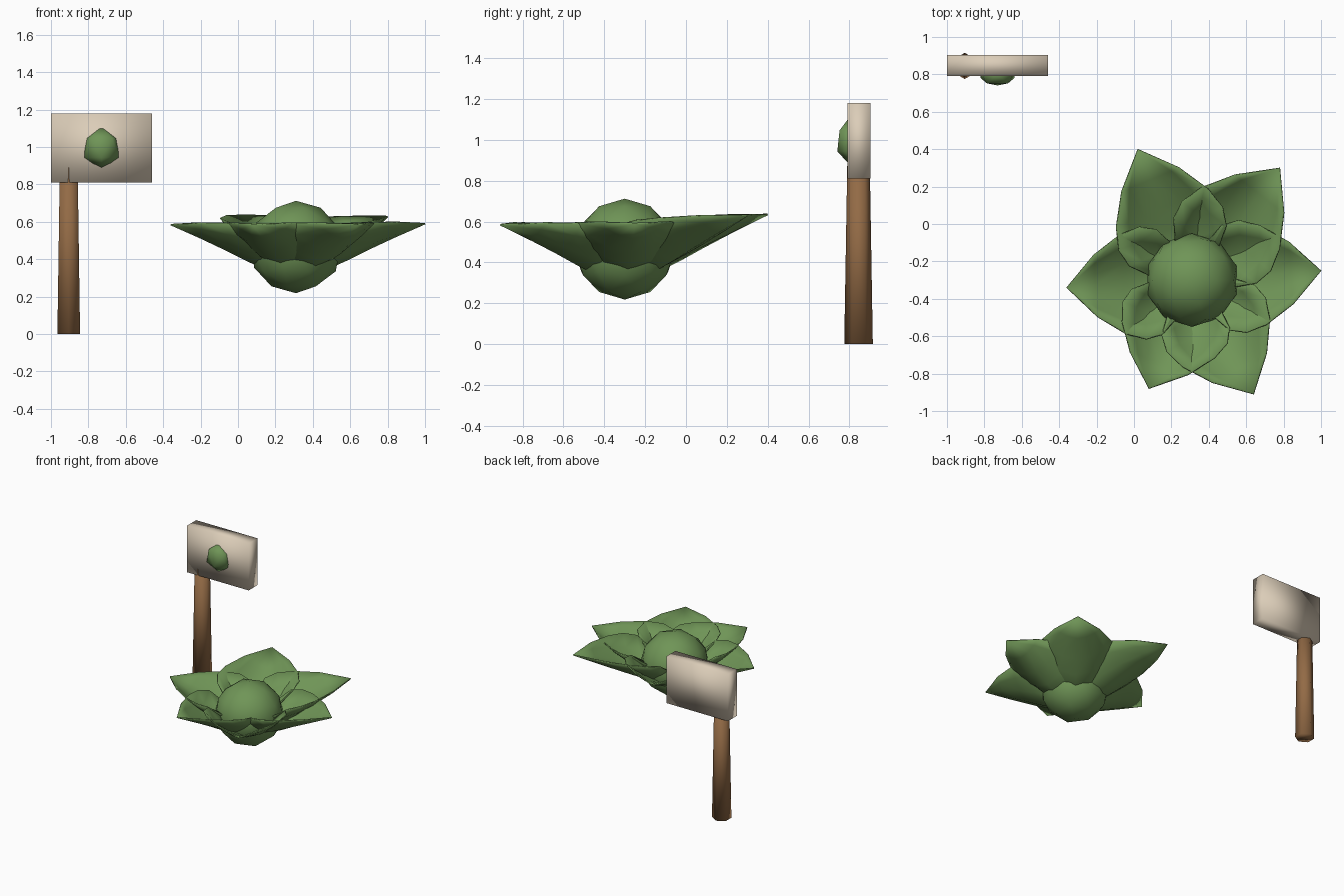
import bpy, bmesh, math
from mathutils import Matrix, Vector

if "Cube" in bpy.data.objects:
    bpy.data.objects.remove(bpy.data.objects["Cube"])


def material(name, rgb):
    m = bpy.data.materials.new(name)
    m.diffuse_color = (*rgb, 1)
    m.use_nodes = True
    m.node_tree.nodes["Principled BSDF"].inputs["Base Color"].default_value = m.diffuse_color
    return m


GREEN = material("leaf green", (0.16, 0.30, 0.095))
BROWN = material("post brown", (0.29, 0.145, 0.06))
BEIGE = material("board beige", (0.71, 0.61, 0.48))


def finish(bm, name, mat):
    bmesh.ops.recalc_face_normals(bm, faces=bm.faces)
    for f in bm.faces:
        f.smooth = True
    me = bpy.data.meshes.new(name)
    bm.to_mesh(me)
    bm.free()
    me.materials.append(mat)
    ob = bpy.data.objects.new(name, me)
    bpy.context.collection.objects.link(ob)
    return ob


def ball(name, center, size, subdiv, turn=0):
    bm = bmesh.new()
    bmesh.ops.create_icosphere(bm, subdivisions=subdiv, radius=1)
    bm.transform(Matrix.Translation(center) @ Matrix.Diagonal((*size, 1))
                 @ Matrix.Rotation(turn, 4, 'Z'))
    return finish(bm, name, GREEN)


# Cabbage heart
CX, CY = 0.31, -0.30
ball("cabbage_heart", (CX, CY, 0.465), (0.25, 0.25, 0.247), 2)

# Cupped leaf stations: distance out, half width, middle height, edge height
STATIONS = [(0.10, 0.20, 0.35, 0.50),
            (0.18, 0.28, 0.355, 0.575),
            (0.27, 0.30, 0.395, 0.59),
            (0.38, 0.265, 0.45, 0.595),
            (0.53, 0.165, 0.52, 0.598)]
ACROSS = (-1, -0.75, -0.4, 0, 0.4, 0.75, 1)


def leaf(name, tip):
    d = Vector((tip[0] - CX, tip[1] - CY))
    stretch, angle = d.length / 0.69, math.atan2(d.y, d.x)
    lift = tip[2] - 0.59
    bm = bmesh.new()
    rows = []
    for r, w, zc, ze in STATIONS:
        rows.append([bm.verts.new((r * stretch, t * w,
                                   zc + (ze - zc) * abs(t) ** 1.8 + lift * r / 0.69))
                     for t in ACROSS])
    end = bm.verts.new((d.length, 0, tip[2]))
    for a, b in zip(rows, rows[1:]):
        for i in range(len(ACROSS) - 1):
            bm.faces.new((a[i], b[i], b[i + 1], a[i + 1]))
    for i in range(len(ACROSS) - 1):
        bm.faces.new((rows[-1][i], end, rows[-1][i + 1]))
    bm.transform(Matrix.Translation((CX, CY, 0)) @ Matrix.Rotation(angle, 4, 'Z'))
    ob = finish(bm, name, GREEN)
    s = ob.modifiers.new("thickness", 'SOLIDIFY')
    s.thickness, s.offset = 0.008, 0


# Six leaves around the heart, by tip position
TIPS = [(1.0, -0.25, 0.59), (0.78, 0.30, 0.63), (0.02, 0.40, 0.635),
        (-0.36, -0.34, 0.585), (0.08, -0.88, 0.585), (0.64, -0.91, 0.585)]
for i, tip in enumerate(TIPS):
    leaf(f"cabbage_leaf_{i + 1}", tip)

# Tapered six-sided post
bm = bmesh.new()
bmesh.ops.create_cone(bm, cap_ends=True, segments=6, radius1=0.07, radius2=0.055, depth=0.89)
bm.transform(Matrix.Translation((-0.905, 0.845, 0.445)))
if max(v.co.x for v in bm.verts) > -0.84:  # points face front and back
    bmesh.ops.rotate(bm, verts=bm.verts, cent=(-0.905, 0.845, 0),
                     matrix=Matrix.Rotation(math.pi / 6, 3, 'Z'))
finish(bm, "sign_post", BROWN)

# Sign board
bm = bmesh.new()
bmesh.ops.create_cube(bm, size=1)
bm.transform(Matrix.Translation((-0.73, 0.847, 0.995)) @ Matrix.Diagonal((0.54, 0.113, 0.37, 1)))
finish(bm, "sign_board", BEIGE)

# Green knob on the board
ball("sign_knob", (-0.73, 0.80, 0.995), (0.108, 0.066, 0.115), 1, math.pi / 2)
